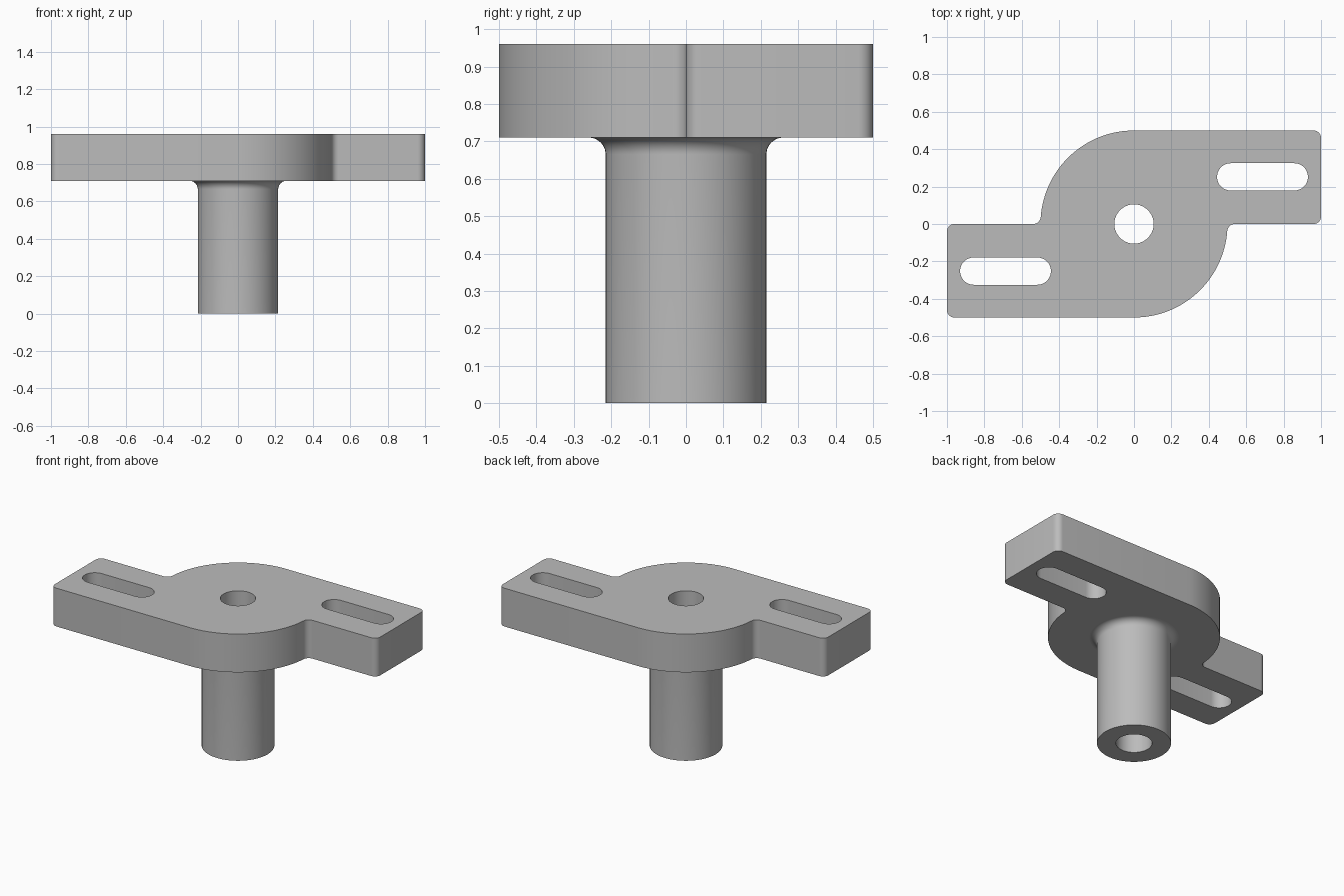
import bpy, bmesh
from math import pi, sin, cos, asin, sqrt

if "Cube" in bpy.data.objects:
    bpy.data.objects.remove(bpy.data.objects["Cube"])

TOP, UNDER = 0.96, 0.71          # plate heights
HUB, CORNER = 0.5, 0.04          # hub radius, small plan radii
BORE, SHAFT, FLARE = 0.105, 0.215, 0.045
SEG = 64

grey = bpy.data.materials.new("plain grey")
grey.use_nodes = True
colour = (0.5, 0.5, 0.5, 1)
grey.diffuse_color = colour
grey.node_tree.nodes["Principled BSDF"].inputs["Base Color"].default_value = colour


def arc(cx, cy, r, a, b, n):
    return [(cx + r * cos(a + (b - a) * i / n), cy + r * sin(a + (b - a) * i / n))
            for i in range(n + 1)]


def half_turn(points):
    return [(-x, -y) for x, y in points]


def circle(r):
    return arc(0, 0, r, 2 * pi, 0, SEG)[:-1]      # clockwise, as a hole


def finish(bm, name):
    mesh = bpy.data.meshes.new(name)
    bm.to_mesh(mesh)
    bm.free()
    mesh.materials.append(grey)
    obj = bpy.data.objects.new(name, mesh)
    bpy.context.collection.objects.link(obj)
    bpy.ops.object.select_all(action='DESELECT')
    obj.select_set(True)
    bpy.context.view_layer.objects.active = obj
    bpy.ops.object.shade_smooth_by_angle(angle=pi / 6)


def ring(bm, points, z):
    verts = [bm.verts.new((x, y, z)) for x, y in points]
    edges = [bm.edges.new((v, verts[i - 1])) for i, v in enumerate(verts)]
    return verts, edges


def bridge(bm, low, high):
    for i in range(len(low)):
        bm.faces.new((low[i - 1], low[i], high[i], high[i - 1]))


def cap(bm, edges, up):
    made = bmesh.ops.triangle_fill(bm, edges=edges, use_beauty=True)["geom"]
    for f in made:
        if isinstance(f, bmesh.types.BMFace):
            f.normal_update()
            if f.normal.z * up < 0:
                f.normal_flip()


# Plate outline: half hub, inner fillet, rounded arm, then the same turned round
fillet_x = sqrt((HUB + CORNER) ** 2 - CORNER ** 2)
touch = -asin(CORNER / (HUB + CORNER))
half = arc(0, 0, HUB, -pi / 2, touch, 32)
half += arc(fillet_x, -CORNER, CORNER, pi + touch, pi / 2, 8)[1:]
half += arc(1 - CORNER, CORNER, CORNER, -pi / 2, 0, 8)
half += arc(1 - CORNER, HUB - CORNER, CORNER, 0, pi / 2, 8)
outline = half + half_turn(half)

# Slots, clockwise
slot = arc(0.517, 0.252, 0.073, -pi / 2, -3 * pi / 2, 16)
slot += arc(0.857, 0.252, 0.073, pi / 2, -pi / 2, 16)

# Mounting plate
bm = bmesh.new()
top_edges, under_edges = [], []
for loop in (outline, slot, half_turn(slot)):
    low, low_edges = ring(bm, loop, UNDER)
    high, high_edges = ring(bm, loop, TOP)
    bridge(bm, low, high)
    under_edges += low_edges
    top_edges += high_edges
top_edges += ring(bm, circle(BORE), TOP)[1]
under_edges += ring(bm, circle(SHAFT + FLARE), UNDER)[1]
cap(bm, top_edges, 1)
cap(bm, under_edges, -1)
finish(bm, "mounting_plate")

# Hollow shaft: bore wall, foot ring, outer wall and flare under the plate
profile = [(BORE, TOP), (BORE, 0), (SHAFT, 0)]
profile += arc(SHAFT + FLARE, UNDER - FLARE, FLARE, pi, pi / 2, 10)
bm = bmesh.new()
rings = [ring(bm, circle(r)[::-1], z)[0] for r, z in profile]
for low, high in zip(rings, rings[1:]):
    bridge(bm, low, high)
finish(bm, "hollow_shaft")
